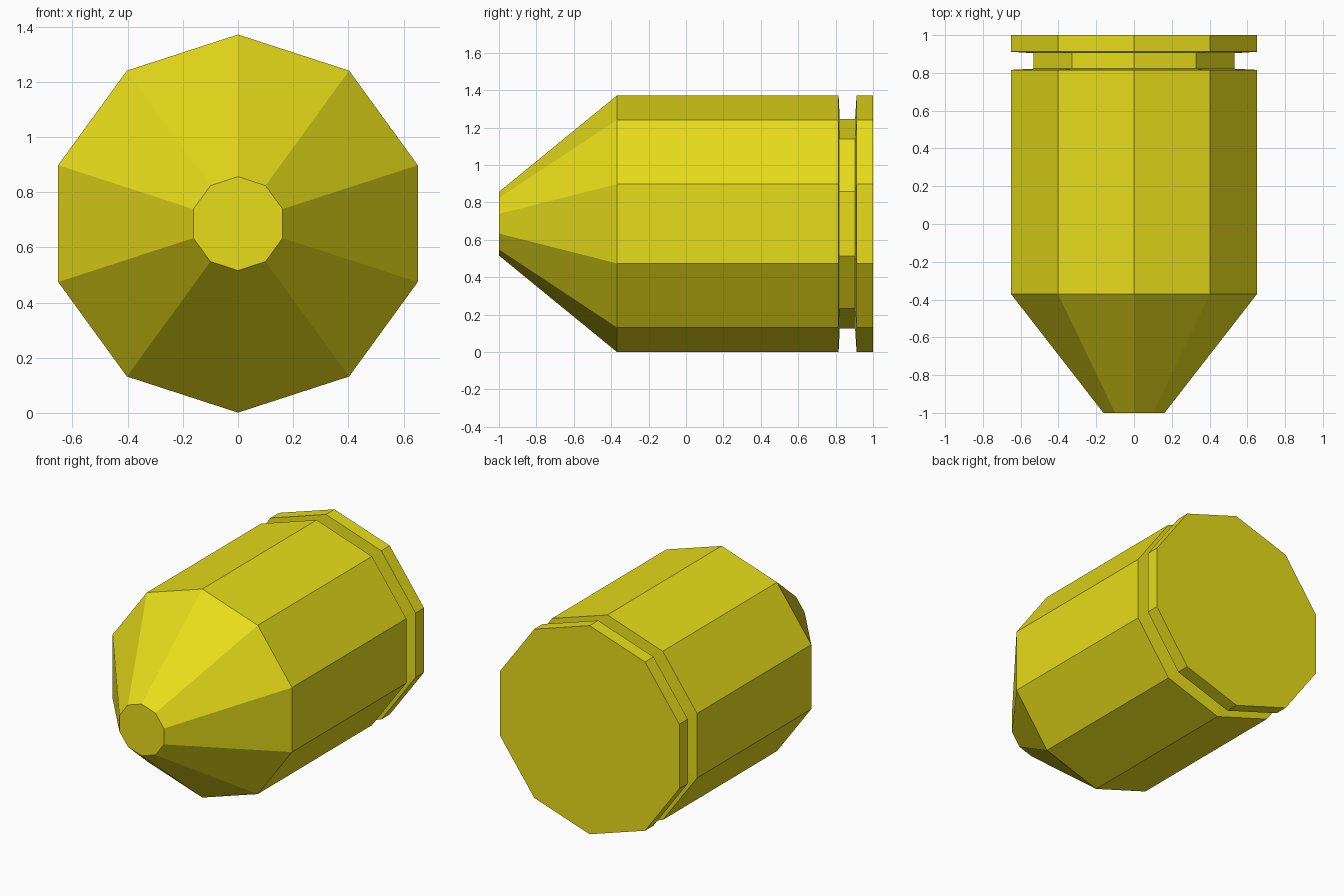
import bpy, bmesh
from math import sin, cos, pi

if "Cube" in bpy.data.objects:
    bpy.data.objects.remove(bpy.data.objects["Cube"])

SIDES = 10
CENTRE_Z = 0.686

# (radius, y) from the blunt tip to the rear rim, with the extractor-style groove
PROFILE = [(0.17, -1.0), (0.685, -0.37), (0.685, 0.816), (0.56, 0.822),
           (0.56, 0.904), (0.685, 0.912), (0.685, 1.0)]

bm = bmesh.new()
rings = []
for r, y in PROFILE:
    rings.append([bm.verts.new((r * sin(2 * pi * i / SIDES), y,
                                CENTRE_Z + r * cos(2 * pi * i / SIDES)))
                  for i in range(SIDES)])

# side walls
for a, b in zip(rings, rings[1:]):
    for i in range(SIDES):
        j = (i + 1) % SIDES
        bm.faces.new((a[i], a[j], b[j], b[i]))

# flat tip and base
bm.faces.new(rings[0])
bm.faces.new(rings[-1])
bmesh.ops.recalc_face_normals(bm, faces=bm.faces)

mesh = bpy.data.meshes.new("bullet_body")
bm.to_mesh(mesh)
bm.free()
body = bpy.data.objects.new("bullet_body", mesh)
bpy.context.collection.objects.link(body)

# yellow brass
brass = bpy.data.materials.new("yellow_brass")
brass.diffuse_color = (0.80, 0.72, 0.01, 1)
brass.use_nodes = True
brass.node_tree.nodes["Principled BSDF"].inputs["Base Color"].default_value = brass.diffuse_color
mesh.materials.append(brass)
